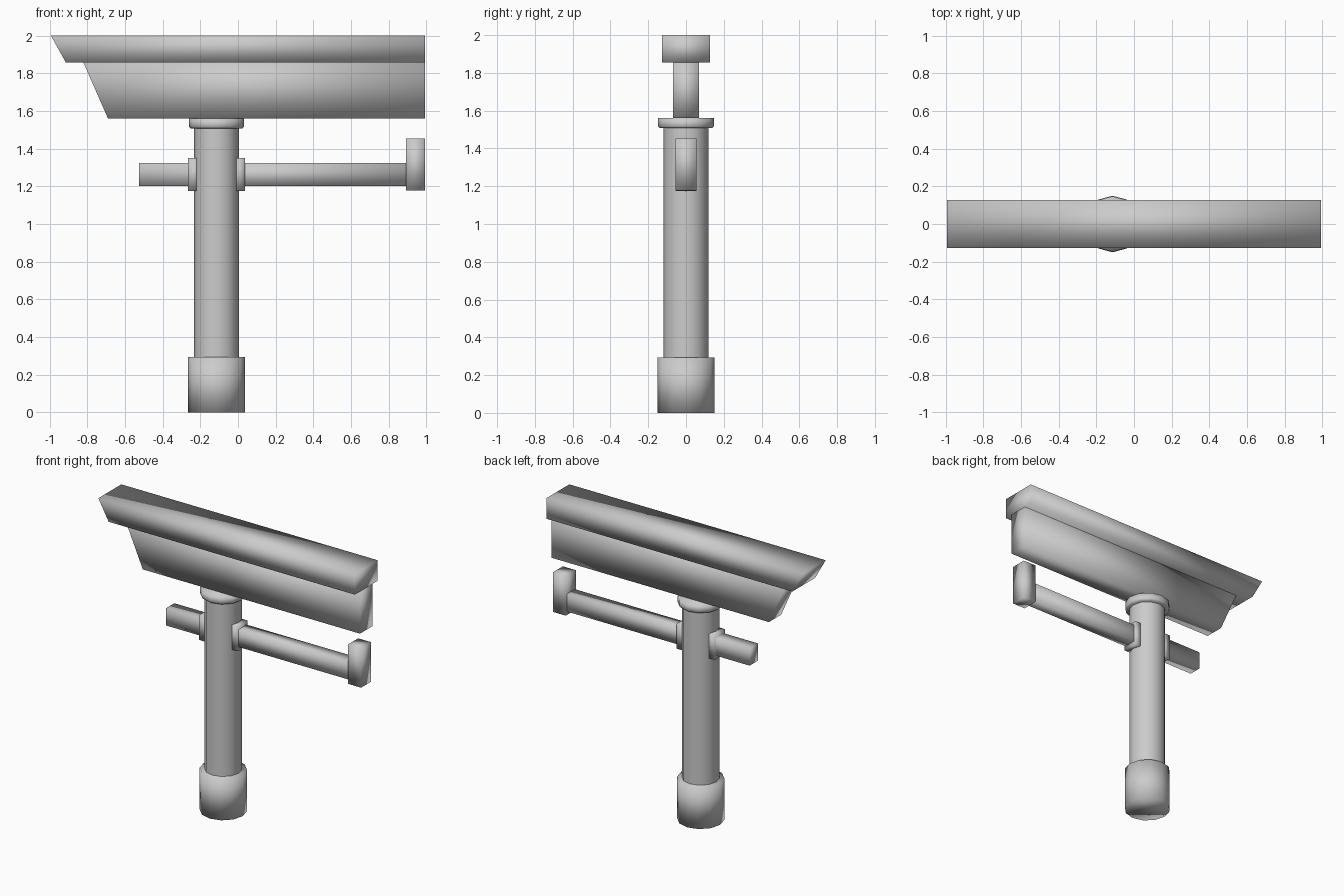
import bpy, bmesh
from math import cos, sin, pi

if "Cube" in bpy.data.objects:
    bpy.data.objects.remove(bpy.data.objects["Cube"])

POST_X = -0.114
SIDES = 12


def finish(name, bm):
    bmesh.ops.recalc_face_normals(bm, faces=bm.faces)
    for f in bm.faces:
        f.smooth = True          # soft shading over the low-poly shapes
    mesh = bpy.data.meshes.new(name)
    bm.to_mesh(mesh)
    bm.free()
    obj = bpy.data.objects.new(name, mesh)
    bpy.context.collection.objects.link(obj)
    return obj


def beam(name, profile, half_depth):
    """Side profile of (x, z) points extruded along y."""
    bm = bmesh.new()
    face = bm.faces.new([bm.verts.new((x, -half_depth, z)) for x, z in profile])
    ext = bmesh.ops.extrude_face_region(bm, geom=[face])
    moved = [v for v in ext["geom"] if isinstance(v, bmesh.types.BMVert)]
    bmesh.ops.translate(bm, verts=moved, vec=(0, 2 * half_depth, 0))
    return finish(name, bm)


def box(name, x0, x1, z0, z1, half_depth):
    return beam(name, [(x0, z0), (x1, z0), (x1, z1), (x0, z1)], half_depth)


def drum(name, profile, caps=True):
    """Twelve-sided turned part from (radius, z) points."""
    bm = bmesh.new()
    rings = [[bm.verts.new((POST_X + r * cos(2 * pi * i / SIDES),
                            r * sin(2 * pi * i / SIDES), z))
              for i in range(SIDES)] for r, z in profile]
    for a, b in zip(rings, rings[1:]):
        for i in range(SIDES):
            j = (i + 1) % SIDES
            bm.faces.new((a[i], a[j], b[j], b[i]))
    if caps:
        bm.faces.new(rings[0])
        bm.faces.new(rings[-1])
    return finish(name, bm)


# Upright post with its foot and top collar
drum("post_foot", [(0.15, 0), (0.15, 0.293)])
drum("post_shaft", [(0.12, 0.28), (0.12, 1.52)], caps=False)
drum("post_collar", [(0.138, 1.507), (0.147, 1.517), (0.147, 1.56)])

# Stacked beams with slanted left ends
beam("lower_beam", [(-0.69, 1.56), (0.993, 1.56), (0.993, 1.856), (-0.82, 1.856)], 0.068)
beam("upper_beam", [(-0.913, 1.856), (0.993, 1.856), (0.993, 2.0), (-0.993, 2.0)], 0.127)

# Cross rail through the post, with its end block
box("cross_rail", -0.525, 0.9, 1.202, 1.324, 0.045)
box("rail_end_block", 0.892, 0.993, 1.177, 1.453, 0.056)

# Brackets where the rail meets the post
for side, name in ((-1, "left_bracket"), (1, "right_bracket")):
    xs = sorted((POST_X + side * 0.09, POST_X + side * 0.15))
    box(name, xs[0], xs[1], 1.176, 1.349, 0.056)
